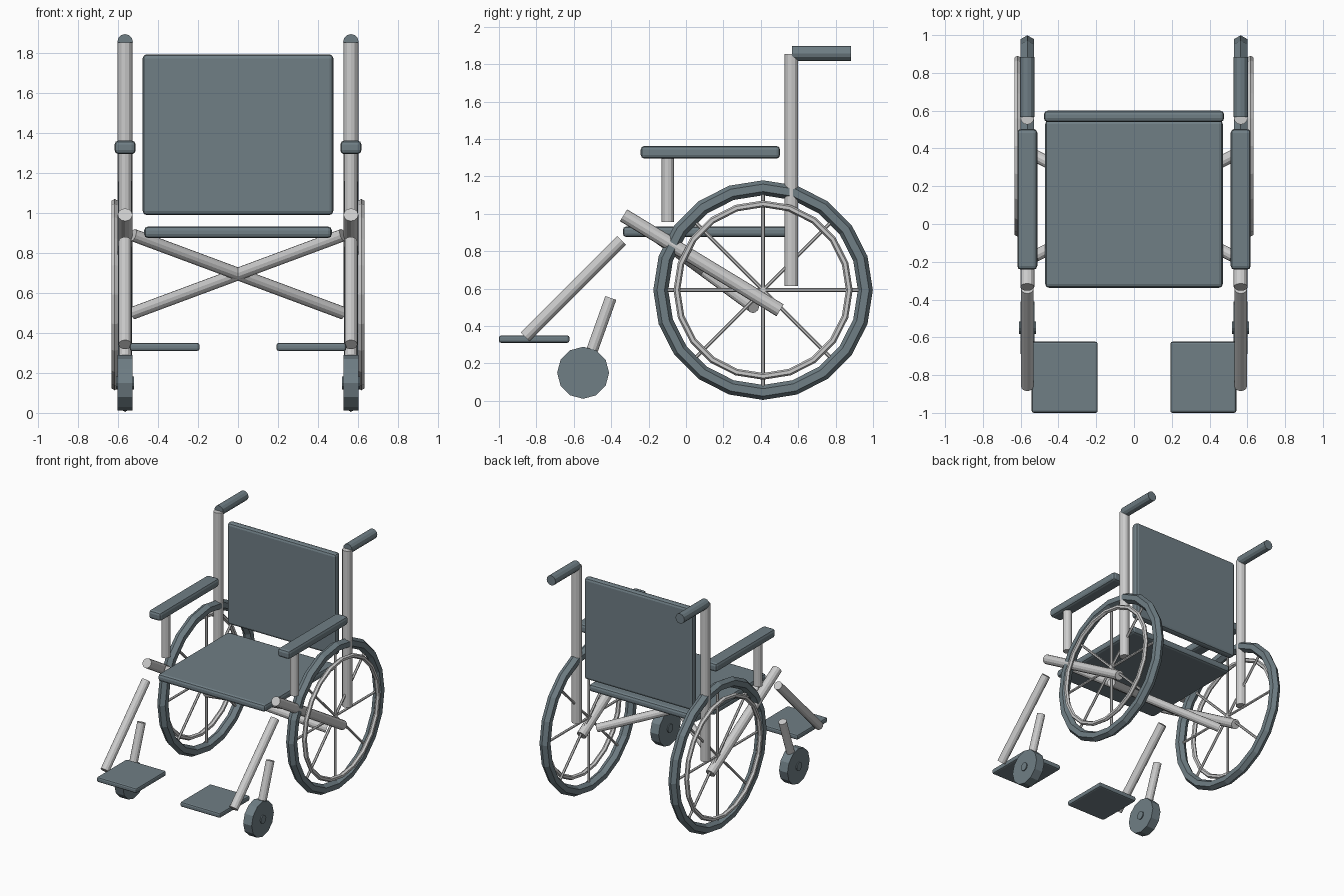
import bpy
from math import pi, sin, cos
from mathutils import Vector

if "Cube" in bpy.data.objects:
    bpy.data.objects.remove(bpy.data.objects["Cube"])

dark = bpy.data.materials.new("slate")
dark.diffuse_color = (0.16, 0.21, 0.235, 1)
dark.use_nodes = True
dark.node_tree.nodes["Principled BSDF"].inputs["Base Color"].default_value = dark.diffuse_color


def finish(name, mat):
    ob = bpy.context.object
    ob.name = name
    if mat:
        ob.data.materials.append(mat)
    return ob


def tube(name, a, b, r, mat=None, sides=12):
    a, b = Vector(a), Vector(b)
    bpy.ops.mesh.primitive_cylinder_add(
        vertices=sides, radius=r, depth=(b - a).length, location=(a + b) / 2,
        rotation=(b - a).to_track_quat('Z', 'Y').to_euler())
    return finish(name, mat)


def slab(name, lo, hi, bevel):
    lo, hi = Vector(lo), Vector(hi)
    bpy.ops.mesh.primitive_cube_add(size=1, location=(lo + hi) / 2)
    ob = finish(name, dark)
    ob.scale = hi - lo
    bpy.ops.object.transform_apply(location=False, rotation=False, scale=True)
    m = ob.modifiers.new("bevel", 'BEVEL')
    m.width = bevel
    m.segments = 2


def ring(name, x, major, minor, sides, mat=None):
    bpy.ops.mesh.primitive_torus_add(
        major_segments=20, minor_segments=sides, major_radius=major,
        minor_radius=minor, location=(x, WY, WZ), rotation=(0, pi / 2, 0))
    finish(name, mat)


WY, WZ = 0.412, 0.592   # rear wheel centre
X = 0.565               # side frame plane

# Seat and backrest
slab("seat", (-0.47, -0.338, 0.875), (0.47, 0.55, 0.933), 0.02)
slab("backrest", (-0.477, 0.54, 0.99), (0.477, 0.6, 1.795), 0.02)

for s, side in ((-1, "left"), (1, "right")):
    x = s * X
    # Rear wheel
    ring(side + "_tyre", x, 0.547, 0.04, 6, dark)
    ring(side + "_handrim", s * 0.617, 0.461, 0.018, 6)
    for i in range(4):
        d = Vector((0, cos(i * pi / 4), sin(i * pi / 4))) * 0.53
        c = Vector((x, WY, WZ))
        tube(side + "_spoke", c - d, c + d, 0.01, sides=6)
    # Back post and push handle
    tube(side + "_back_post", (x, 0.563, 0.615), (x, 0.563, 1.855), 0.037)
    tube(side + "_push_handle", (x, 0.567, 1.857), (x, 0.883, 1.857), 0.039, dark)
    # Armrest
    slab(side + "_armrest", (x - 0.053, -0.242, 1.295), (x + 0.053, 0.503, 1.363), 0.02)
    tube(side + "_armrest_post", (x, -0.097, 0.955), (x, -0.097, 1.31), 0.033)
    # Slanted side frame and footrest tube
    tube(side + "_side_frame", (x, -0.334, 0.992), (x, 0.503, 0.484), 0.037)
    tube(side + "_footrest_tube", (x, -0.345, 0.858), (x, -0.861, 0.342), 0.033)
    xs = sorted((s * 0.192, s * 0.542))
    slab(side + "_footplate", (xs[0], -1.0, 0.31), (xs[1], -0.623, 0.35), 0.012)
    # Caster wheel, hub and stem
    tube(side + "_caster_wheel", (x - 0.037, -0.55, 0.15), (x + 0.037, -0.55, 0.15), 0.139, dark)
    tube(side + "_caster_hub", (x - 0.045, -0.55, 0.15), (x + 0.045, -0.55, 0.15), 0.033, dark)
    tube(side + "_caster_stem", (x, -0.402, 0.55), (x, -0.545, 0.15), 0.031)
    # Folding cross brace
    tube(side + "_cross_brace", (s * 0.525, -0.17, 0.89), (-s * 0.525, 0.362, 0.5), 0.032)
